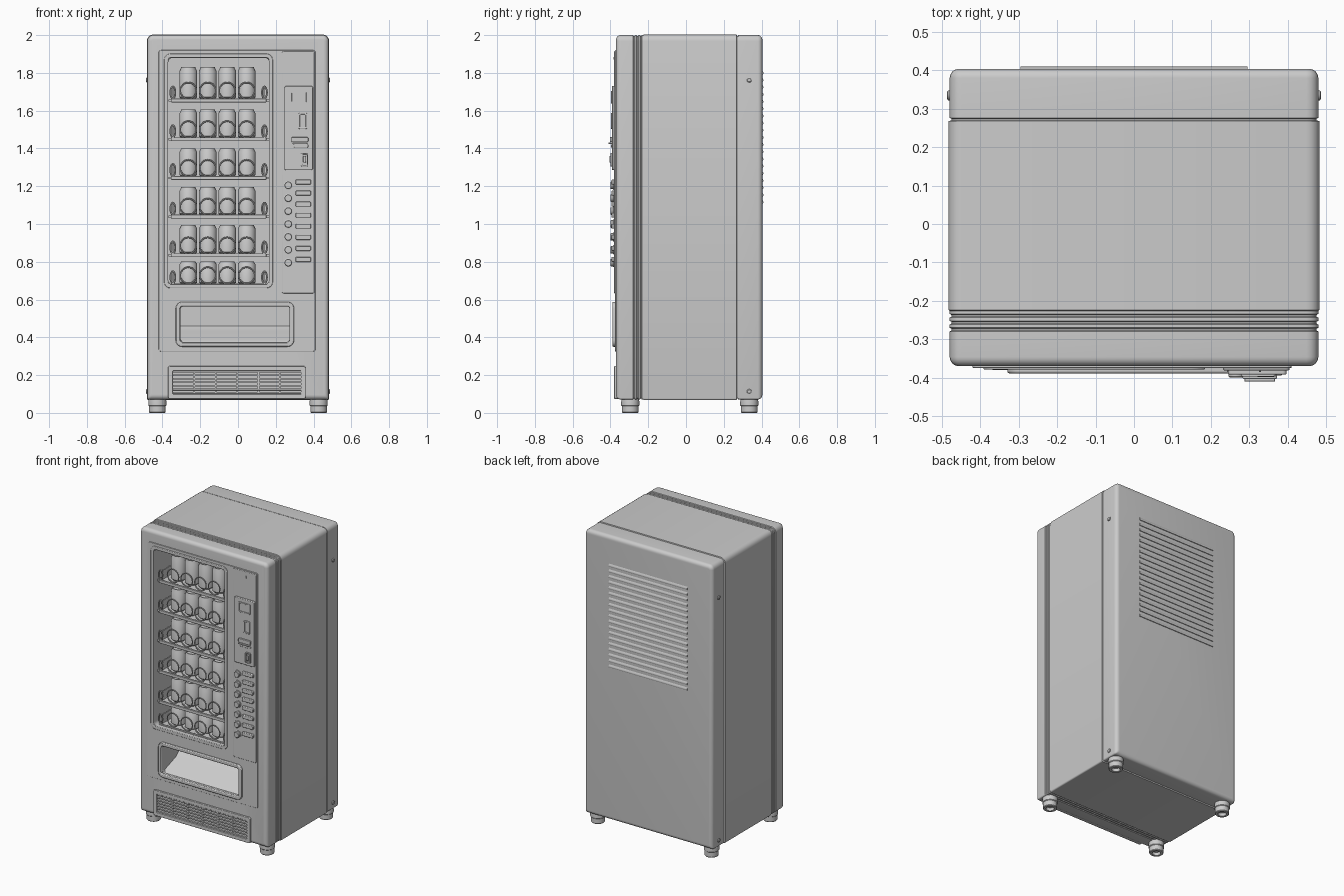
import bpy, bmesh, math
from math import sin, cos, pi

if "Cube" in bpy.data.objects:
    bpy.data.objects.remove(bpy.data.objects["Cube"])


def finish(name, bm, bevel=0.0):
    bmesh.ops.remove_doubles(bm, verts=bm.verts, dist=1e-6)
    bmesh.ops.recalc_face_normals(bm, faces=bm.faces)
    me = bpy.data.meshes.new(name)
    bm.to_mesh(me)
    bm.free()
    ob = bpy.data.objects.new(name, me)
    bpy.context.collection.objects.link(ob)
    if bevel:
        m = ob.modifiers.new("bevel", 'BEVEL')
        m.width, m.segments, m.limit_method = bevel, 2, 'ANGLE'
    return ob


def rrect(x0, x1, z0, z1, r=0.0, rb=None, n=4):
    """Rounded rectangle outline; rb is the bottom corner radius."""
    rb = r if rb is None else rb
    pts = []
    for cx, cz, a0, q in ((x1, z1, 0, r), (x0, z1, 90, r), (x0, z0, 180, rb), (x1, z0, 270, rb)):
        sx, sz = (-1 if cx == x1 else 1), (-1 if cz == z1 else 1)
        for i in range(n + 1 if q else 1):
            a = math.radians(a0 + 90 * i / n)
            pts.append((cx + sx * q + q * cos(a), cz + sz * q + q * sin(a)))
    return pts


def loft(name, loops, bevel=0.0, closed=False):
    """Skin equal-length 3D loops; cap the ends, or join last to first."""
    bm = bmesh.new()
    rows = [[bm.verts.new(p) for p in lp] for lp in loops]
    n = len(rows[0])
    pairs = list(zip(rows, rows[1:])) + ([(rows[-1], rows[0])] if closed else [])
    for a, b in pairs:
        for i in range(n):
            bm.faces.new((a[i], a[(i + 1) % n], b[(i + 1) % n], b[i]))
    if not closed:
        bm.faces.new(rows[0])
        bm.faces.new(rows[-1])
    return finish(name, bm, bevel)


def prism(name, pts, t0, t1, bevel=0.0, axis='y'):
    f = (lambda p, t: (p[0], t, p[1])) if axis == 'y' else (lambda p, t: (t, p[0], p[1]))
    return loft(name, [[f(p, t) for p in pts] for t in (t0, t1)], bevel)


def plate(name, x0, x1, z0, z1, y0, y1, r=0.006, bevel=0.002):
    return prism(name, rrect(x0, x1, z0, z1, r), y0, y1, bevel)


def frame(name, x0, x1, z0, z1, w, y0, y1, r=0.02, bevel=0.003):
    """Rectangular ring of width w."""
    out = rrect(x0, x1, z0, z1, r)
    inn = rrect(x0 + w, x1 - w, z0 + w, z1 - w, max(r - w, 0.004))
    loops = [[(x, y, z) for x, z in o] for o, y in ((out, y0), (out, y1), (inn, y1), (inn, y0))]
    return loft(name, loops, bevel, True)


def lathe(name, prof, at, n=20, axis='z'):
    bm = bmesh.new()
    def pt(r, h, a):
        c, s = r * cos(a), r * sin(a)
        off = {'z': (c, s, h), 'y': (c, h, s), 'x': (h, c, s)}[axis]
        return [o + p for o, p in zip(off, at)]
    rows = [[bm.verts.new(pt(r, h, 2 * pi * i / n)) for i in range(n)] for r, h in prof]
    for a, b in zip(rows, rows[1:]):
        for i in range(n):
            bm.faces.new((a[i], a[(i + 1) % n], b[(i + 1) % n], b[i]))
    bmesh.ops.dissolve_degenerate(bm, dist=1e-6, edges=bm.edges)
    return finish(name, bm)


def wire_loop(name, x, y, z, rx, rz, t, n=24):
    """Upright oval wire ring facing the front."""
    loops = []
    for i in range(n):
        a = 2 * pi * i / n
        loops.append([(x + (rx + t * cos(b)) * cos(a), y + t * sin(b), z + (rz + t * cos(b)) * sin(a))
                      for b in (k * pi / 3 for k in range(6))])
    return loft(name, loops, closed=True)


# Cabinet: rounded front door, ribbed seam, side panels, back cover
R = 0.024
arc = [(R * (1 - cos(a)), R * (1 - sin(a)) + 0.003) for a in (k * pi / 12 for k in range(7))]
sec = [(-0.37 + t, d) for t, d in arc]
for y in (-0.28, -0.262, -0.244):
    sec += [(y, 0.003), (y + 0.003, 0.008), (y + 0.007, 0.008), (y + 0.01, 0.003)]
sec += [(-0.226, 0.003), (-0.224, 0.0), (0.268, 0.0), (0.27, 0.008), (0.274, 0.008), (0.276, 0.003)]
sec += [(0.404 - t, d) for t, d in reversed(arc)]
body = loft("cabinet", [[(x, y, z) for x, z in rrect(-0.483 + d, 0.483 - d, 0.068 + d, 2.003 - d,
                         0.034 - d, 0.009)] for y, d in sec])
door = plate("door_panel", -0.42, 0.41, 0.325, 1.92, -0.375, -0.36, 0.012, 0.003)

# Openings for the window, the dispenser tray and the lower grille
cutters = [plate("window_cutter", -0.37, 0.165, 0.68, 1.88, -0.5, -0.17, 0.025, 0),
           plate("tray_cutter", -0.305, 0.275, 0.375, 0.565, -0.5, -0.2, 0.02, 0),
           plate("grille_cutter", -0.345, 0.335, 0.098, 0.226, -0.5, -0.345, 0.006, 0)]
for ob, cs in ((body, cutters), (door, cutters[:2])):
    bpy.context.view_layer.objects.active = ob
    for c in cs:
        m = ob.modifiers.new("cut", 'BOOLEAN')
        m.object, m.operation, m.solver = c, 'DIFFERENCE', 'EXACT'
        bpy.ops.object.modifier_apply(modifier=m.name)
for c in cutters:
    bpy.data.objects.remove(c)

# Window surround
frame("window_frame", -0.392, 0.185, 0.66, 1.902, 0.022, -0.379, -0.35, 0.035)

# Shelves with cans, coils and end hooks: (shelf height, can height)
can = [(0, 0), (0.036, 0), (0.047, 0.07), (0.047, 0.87), (0.039, 0.97), (0.039, 1),
       (0.035, 1), (0.034, 0.96), (0, 0.96)]
for z, h in ((1.66, 0.17), (1.455, 0.15), (1.25, 0.15), (1.045, 0.15), (0.84, 0.155), (0.682, 0.12)):
    plate("shelf", -0.369, 0.164, z - 0.012, z, -0.335, -0.17, 0, 0)
    plate("shelf_lip", -0.355, 0.15, z - 0.016, z + 0.004, -0.345, -0.332, 0.004)
    for x in (-0.263, -0.16, -0.057, 0.046):
        lathe("can", [(r, k * h) for r, k in can], (x, -0.26, z), 20)
        wire_loop("coil", x, -0.322, z + 0.046, 0.043, 0.043, 0.004)
    for x in (-0.345, 0.14):
        wire_loop("shelf_hook", x, -0.335, z + 0.036, 0.013, 0.032, 0.005, 16)
        plate("shelf_post", x - 0.004, x + 0.004, z, z + 0.06, -0.33, -0.17, 0, 0)

# Dispenser tray: raised surround, sloping chute and flap
frame("tray_frame", -0.33, 0.297, 0.35, 0.588, 0.024, -0.389, -0.36, 0.035, 0.005)
prism("tray_chute", [(-0.365, 0.374), (-0.19, 0.374), (-0.19, 0.47), (-0.23, 0.432), (-0.35, 0.39)],
      -0.306, 0.276, axis='x')

# Control panel
plate("control_panel", 0.232, 0.405, 0.633, 1.915, -0.381, -0.36, 0.01, 0.003)
plate("payment_module", 0.245, 0.397, 1.285, 1.73, -0.392, -0.37, 0.01, 0.003)
frame("screen_bezel", 0.278, 0.368, 1.637, 1.705, 0.007, -0.397, -0.385, 0.006, 0.001)
frame("card_reader", 0.32, 0.366, 1.503, 1.588, 0.008, -0.398, -0.385, 0.008, 0.002)
plate("bill_slot", 0.283, 0.372, 1.433, 1.46, -0.403, -0.385)
plate("bill_tongue", 0.288, 0.367, 1.424, 1.431, -0.41, -0.385, 0.002, 0.001)
plate("bill_slot_base", 0.293, 0.372, 1.405, 1.422, -0.397, -0.385)
frame("coin_return", 0.334, 0.371, 1.305, 1.376, 0.007, -0.4, -0.385, 0.006, 0.001)
plate("coin_lever", 0.345, 0.36, 1.325, 1.36, -0.406, -0.385, 0.005)
plate("panel_lock", 0.325, 0.331, 1.87, 1.885, -0.385, -0.375, 0.002, 0.001)
for i in range(7):
    lathe("round_button", [(0, -0.4), (0.017, -0.4), (0.02, -0.397), (0.02, -0.386), (0.024, -0.385), (0.024, -0.375), (0, -0.375)],
          (0.266, 0, 1.205 - 0.0683 * i), 20, 'y')
for i in range(8):
    z = 1.222 - 0.0585 * i
    plate("label_button", 0.305, 0.386, z - 0.013, z + 0.013, -0.394, -0.375, 0.006, 0.003)

# Lower ventilation grille
frame("grille_frame", -0.37, 0.358, 0.074, 0.248, 0.025, -0.38, -0.355, 0.01)
for i in range(7):
    z = 0.106 + 0.0187 * i
    plate("grille_slat", -0.346, 0.336, z - 0.005, z + 0.005, -0.375, -0.35, 0, 0.001)
for i in range(5):
    x = -0.232 + 0.1135 * i
    plate("grille_divider", x - 0.004, x + 0.004, 0.097, 0.227, -0.372, -0.345, 0, 0)

# Rear louvres
for i in range(19):
    z = 1.12 + 0.038 * i
    prism("rear_louvre", [(0.4, z - 0.013), (0.408, z - 0.011), (0.41, z - 0.006), (0.409, z),
                          (0.4, z + 0.014)], -0.295, 0.295, axis='x')

# Feet and side bolts
foot = [(0, 0.02), (0.024, 0.02), (0.026, 0), (0.041, 0), (0.044, 0.004), (0.044, 0.036),
        (0.048, 0.04), (0.048, 0.06), (0.046, 0.075), (0, 0.075)]
for s in (-1, 1):
    for y in (-0.295, 0.335):
        lathe("foot", foot, (s * 0.427, y, 0), 24)
    for z in (0.113, 1.762):
        lathe("side_bolt", [(0, 0), (0.013, 0), (0.013, s * 0.01), (0.009, s * 0.013), (0, s * 0.013)],
              (s * 0.474, 0.335, z), 14, 'x')

# Smooth shading with crisp edges
bpy.ops.object.select_all(action='SELECT')
bpy.context.view_layer.objects.active = body
bpy.ops.object.shade_smooth_by_angle(angle=math.radians(35))
